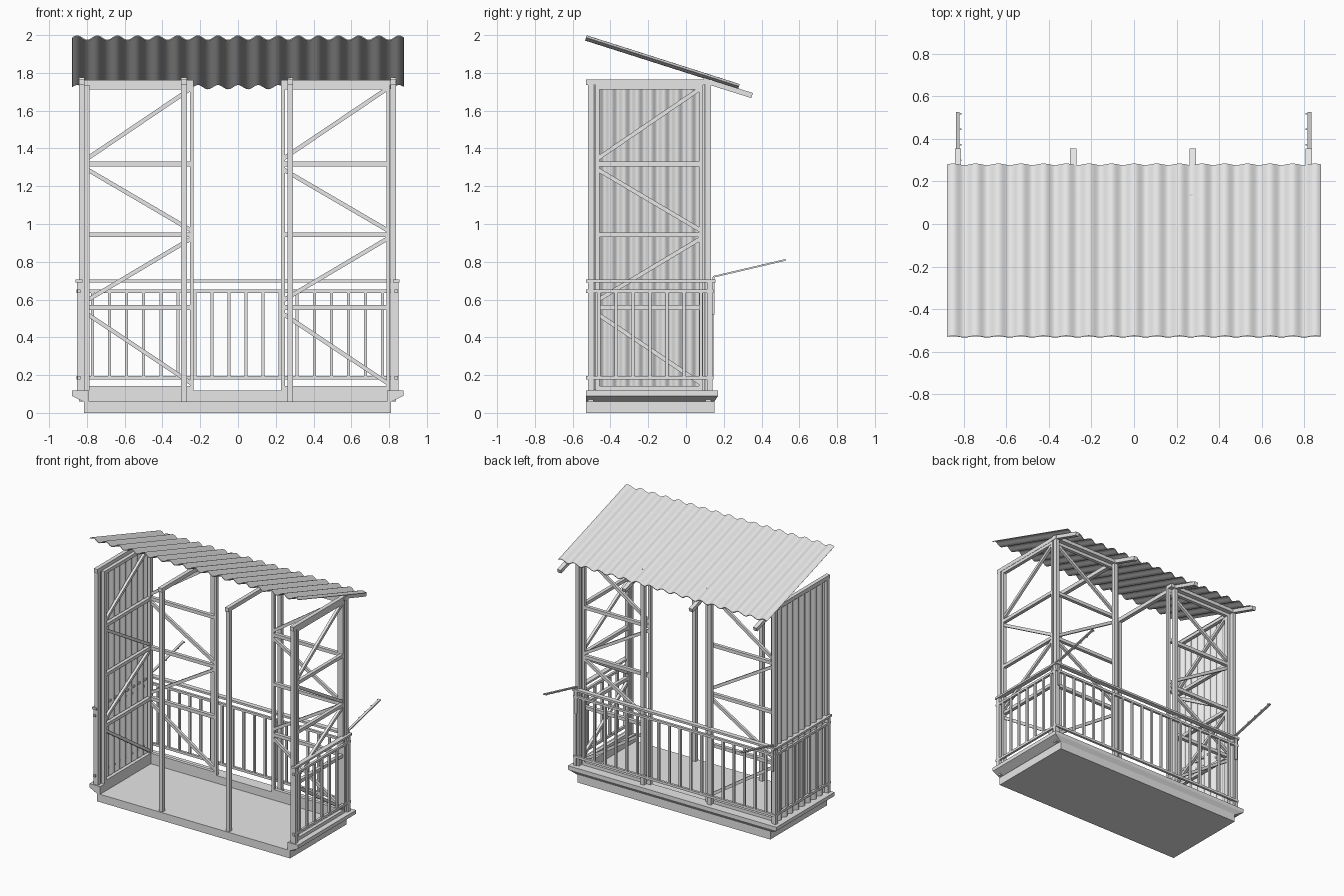
import bpy, bmesh, math
from mathutils import Vector, Matrix

if "Cube" in bpy.data.objects:
    bpy.data.objects.remove(bpy.data.objects["Cube"], do_unlink=True)

steel = bpy.data.materials.new("light_grey")
steel.use_nodes = True
steel.diffuse_color = (0.8, 0.8, 0.8, 1)
steel.node_tree.nodes["Principled BSDF"].inputs["Base Color"].default_value = (0.8, 0.8, 0.8, 1)


def finish(name, bm):
    bmesh.ops.recalc_face_normals(bm, faces=bm.faces)
    me = bpy.data.meshes.new(name)
    bm.to_mesh(me)
    bm.free()
    me.materials.append(steel)
    ob = bpy.data.objects.new(name, me)
    bpy.context.collection.objects.link(ob)
    return ob


def box(name, x, y, z):
    """Box from three (low, high) ranges."""
    bm = bmesh.new()
    size = [b - a for a, b in (x, y, z)]
    mid = [(a + b) / 2 for a, b in (x, y, z)]
    bmesh.ops.create_cube(bm, size=1, matrix=Matrix.Translation(mid) @ Matrix.Diagonal((*size, 1)))
    return finish(name, bm)


def beam(name, p, q, width, depth, side):
    """Bar from p to q; depth is measured along the side axis."""
    p, q, side = Vector(p), Vector(q), Vector(side)
    run = (q - p).normalized()
    up = side.cross(run)
    rot = Matrix((run, side, up)).transposed().to_4x4()
    bm = bmesh.new()
    bmesh.ops.create_cube(bm, size=1, matrix=Matrix.Translation((p + q) / 2) @ rot
                          @ Matrix.Diagonal(((q - p).length, depth, width, 1)))
    return finish(name, bm)


def corrugated(name, start, across, along, normal, period, height):
    """Wavy sheet spanned by two vectors."""
    start, across, along, normal = map(Vector, (start, across, along, normal))
    waves = across.length / period
    steps = int(waves * 10)
    bm = bmesh.new()
    rows = []
    for i in range(steps + 1):
        t = i / steps
        p = start + across * t + normal * height * math.sin(t * waves * math.tau)
        rows.append((bm.verts.new(p), bm.verts.new(p + along)))
    for (a, b), (c, d) in zip(rows, rows[1:]):
        bm.faces.new((a, c, d, b))
    ob = finish(name, bm)
    mod = ob.modifiers.new("thickness", 'SOLIDIFY')
    mod.thickness = 0.005
    mod.offset = 0
    bpy.ops.object.select_all(action='DESELECT')
    bpy.context.view_layer.objects.active = ob
    ob.select_set(True)
    bpy.ops.object.modifier_apply(modifier=mod.name)
    bpy.ops.object.shade_smooth_by_angle(angle=math.radians(50))
    return ob


def ledge(name, bottom, top, z0, z1, z2):
    """Ledge with a sloped underside between two rectangles and a flat edge."""
    bm = bmesh.new()
    rings = []
    for (x0, x1, y0, y1), z in ((bottom, z0), (top, z1), (top, z2)):
        rings.append([bm.verts.new((x, y, z)) for x, y in
                      ((x0, y0), (x1, y0), (x1, y1), (x0, y1))])
    for low, high in zip(rings, rings[1:]):
        for i in range(4):
            j = (i + 1) % 4
            bm.faces.new((low[i], low[j], high[j], high[i]))
    bm.faces.new(rings[0])
    bm.faces.new(rings[-1])
    return finish(name, bm)


FRONT, BACK = -0.53, 0.15
POSTS = {"right": -0.828, "inner_right": -0.286, "inner_left": 0.277, "left": 0.822}

# Floor slab and the raised ledge on three sides
box("floor_slab", (-0.815, 0.81), (FRONT, BACK), (0, 0.06))
ledge("right_ledge", (-0.82, -0.79, FRONT, BACK), (-0.88, -0.79, FRONT, 0.17), 0.06, 0.09, 0.118)
ledge("left_ledge", (0.79, 0.815, FRONT, BACK), (0.79, 0.875, FRONT, 0.17), 0.06, 0.09, 0.118)
ledge("back_ledge", (-0.82, 0.815, 0.08, BACK), (-0.88, 0.875, 0.08, 0.17), 0.06, 0.09, 0.118)

# Posts, top beams and rafter tails
for label, x in POSTS.items():
    span = (x - 0.015, x + 0.015)
    box(label + "_front_post", span, (-0.52, -0.49), (0.06, 1.74))
    box(label + "_back_post", span, (0.102, 0.132), (0.06, 1.74))
    box(label + "_top_beam", span, (FRONT, 0.14), (1.735, 1.765))
    beam(label + "_rafter_tail", (x, 0.09, 1.762), (x, 0.35, 1.68), 0.028, 0.03, (1, 0, 0))


def truss(name, axis, lo, hi, at):
    """Braced frame running along x or y, at a fixed place on the other axis."""
    def place(u, z):
        return (u, at, z) if axis == 'x' else (at, u, z)

    def slab(part, u, z, depth=0.026):
        across = (at - depth / 2, at + depth / 2)
        ranges = (u, across, z) if axis == 'x' else (across, u, z)
        box(name + part, *ranges)

    side = (0, 1, 0) if axis == 'x' else (1, 0, 0)
    slab("_low_upright", (lo, lo + 0.022), (0.118, 1.735))
    slab("_high_upright", (hi - 0.02, hi), (0.118, 1.735))
    for i, z in enumerate((0.118, 0.545, 0.93, 1.305, 1.712)):
        slab("_rail_%d" % i, (lo, hi), (z, z + 0.025))
    # Zigzag braces as heights at the low end and the high end
    for i, (a, b) in enumerate(((1.345, 1.72), (1.29, 0.965), (0.595, 0.925), (0.525, 0.155))):
        beam(name + "_brace_%d" % i, place(lo + 0.01, a), place(hi - 0.01, b), 0.022, 0.02, side)


truss("back_right_truss", 'x', -0.81, -0.235, 0.088)
truss("back_left_truss", 'x', 0.228, 0.805, 0.088)
truss("right_truss", 'y', -0.48, 0.09, -0.80)
truss("left_truss", 'y', -0.48, 0.09, 0.822)
box("back_right_top_plate", (-0.845, -0.235), (0.075, 0.135), (1.735, 1.762))
box("back_left_top_plate", (0.228, 0.84), (0.075, 0.135), (1.735, 1.762))

# Corrugated side wall and roof
corrugated("side_wall_sheet", (-0.828, -0.485, 0.12), (0, 0.58, 0), (0, 0, 1.612),
           (1, 0, 0), 0.07, 0.011)
corrugated("roof_sheet", (-0.878, FRONT, 1.985), (1.756, 0, 0), (0, 0.81, -0.258),
           (0, 0.3, 0.954), 0.1065, 0.012)

# Railing on the back and both sides
RAILS = (("handrail", 0.69, 0.705, 0.018), ("upper_rail", 0.635, 0.652, 0.009),
         ("lower_rail", 0.177, 0.195, 0.009))
for label, z0, z1, w in RAILS:
    box("back_" + label, (-0.855, 0.85), (0.137 - w, 0.137 + w), (z0, z1))
    for side, x in (("right", -0.842), ("left", 0.838)):
        box(side + "_" + label, (x - w, x + w), (FRONT, 0.145), (z0, z1))
for i in range(18):
    x = -0.77 + i * 0.0903
    box("back_baluster_%d" % i, (x - 0.008, x + 0.008), (0.129, 0.145), (0.19, 0.64))
for side, x in (("right", -0.842), ("left", 0.838)):
    for i in range(7):
        y = -0.46 + i * 0.09
        box(side + "_baluster_%d" % i, (x - 0.008, x + 0.008), (y - 0.008, y + 0.008), (0.19, 0.64))
    for end, y in (("front", -0.505), ("back", 0.125)):
        box(side + "_rail_post_" + end, (x - 0.011, x + 0.011), (y - 0.014, y + 0.014), (0.117, 0.695))

# Clothes line arms with small hooks
for side, x, inward in (("right", -0.829, 1), ("left", 0.825, -1)):
    box(side + "_arm_plate", (x - 0.01, x + 0.01), (0.141, 0.15), (0.52, 0.72))
    beam(side + "_arm", (x, 0.143, 0.72), (x, 0.527, 0.81), 0.009, 0.018, (1, 0, 0))
    for i in range(4):
        y = 0.3 + i * 0.073
        z = 0.72 + (y - 0.143) * 0.234
        hook = sorted((x, x + inward * 0.017))
        box(side + "_hook_%d" % i, hook, (y - 0.004, y + 0.004), (z - 0.003, z + 0.003))
